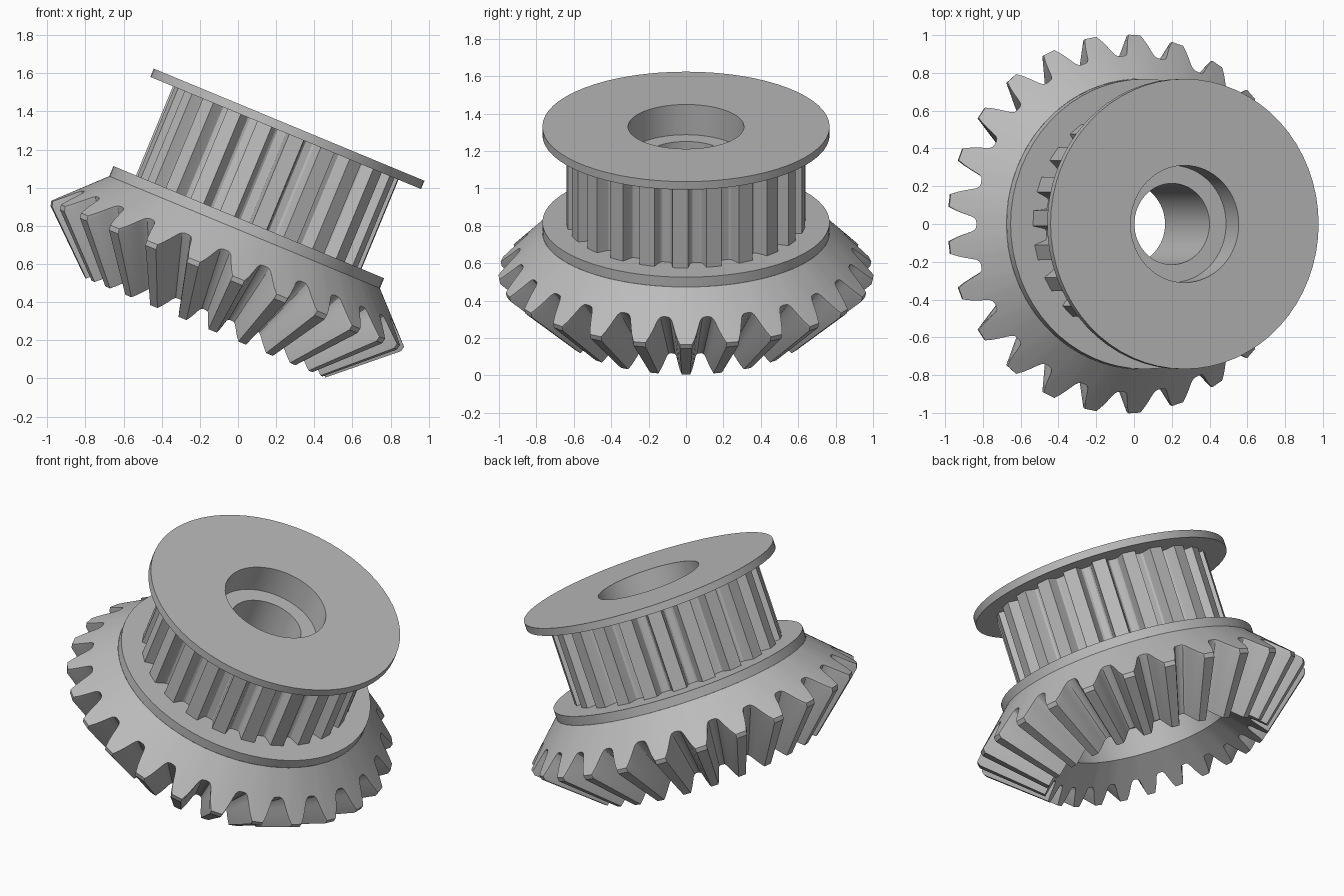
import bpy, math
from math import radians, cos, sin, pi

if "Cube" in bpy.data.objects:
    bpy.data.objects.remove(bpy.data.objects["Cube"], do_unlink=True)

GREY = 0.5
steel = bpy.data.materials.new("steel_grey")
steel.use_nodes = True
steel.diffuse_color = (GREY, GREY, GREY, 1)
steel.node_tree.nodes["Principled BSDF"].inputs["Base Color"].default_value = (GREY, GREY, GREY, 1)

TILT = radians(22.5)
TOP_CENTRE = (0.268, 0, 1.33)   # local z = 0 is the top face of the upper flange


def lathe(name, stations):
    """Skin a ring of (angle, profile) stations; each profile is a list of (radius, height)."""
    verts = [(r * cos(a), r * sin(a), h) for a, prof in stations for r, h in prof]
    n, m = len(stations), len(stations[0][1])
    faces = []
    for i in range(n):
        k = (i + 1) % n
        for j in range(m - 1):
            faces.append((i * m + j, k * m + j, k * m + j + 1, i * m + j + 1))
    mesh = bpy.data.meshes.new(name)
    mesh.from_pydata(verts, [], faces)
    mesh.materials.append(steel)
    obj = bpy.data.objects.new(name, mesh)
    bpy.context.collection.objects.link(obj)
    obj.location = TOP_CENTRE
    obj.rotation_euler = (0, TILT, 0)
    bpy.ops.object.select_all(action='DESELECT')
    obj.select_set(True)
    bpy.context.view_layer.objects.active = obj
    bpy.ops.object.shade_smooth_by_angle(angle=radians(30))
    return obj


def round_part(name, profile, segments=64):
    return lathe(name, [(2 * pi * i / segments, profile) for i in range(segments)])


def lerp(p, q, f):
    return tuple(u + (v - u) * f for u, v in zip(p, q))


def toothed(count, half_tooth, offset=0):
    """Yield (angle, height fraction) around a gear from one half tooth, crest first."""
    whole = [(-a, f) for a, f in reversed(half_tooth)] + half_tooth
    for i in range(count):
        for a, f in whole:
            yield 2 * pi * i / count + radians(a + offset), f


FLANGE, BORE, COUNTERBORE, CAVITY = 0.768, 0.215, 0.31, 0.49
PULLEY_TOP, PULLEY_LOW, GEAR_TOP, FLOOR = -0.047, -0.553, -0.61, -0.79

# Upper flange with stepped bore running down to the cavity floor
round_part("upper_flange_and_bore", [
    (0.54, PULLEY_TOP), (FLANGE, PULLEY_TOP), (FLANGE, 0), (COUNTERBORE, 0),
    (COUNTERBORE, -0.175), (BORE, -0.175), (BORE, FLOOR)])

# Lower flange
round_part("lower_flange", [(FLANGE, GEAR_TOP), (FLANGE, PULLEY_LOW), (0.54, PULLEY_LOW)])

# Belt pulley: straight teeth with sloped flanks and rounded groove corners
belt_tooth = [(3.7, 1), (4.7, 0.35), (5.3, 0.1), (6.3, 0)]
belt = []
for a, f in toothed(22, belt_tooth, offset=-2.7):
    r = 0.565 + 0.075 * f
    belt.append((a, [(r, PULLEY_LOW), (r, PULLEY_TOP)]))
lathe("belt_pulley", belt)

# Bevel gear: tooth flanks taper towards the cone apex, hollow underneath
bevel_tooth = [(1.9, 1), (2.9, 0.75), (3.7, 0.5), (4.35, 0.28), (4.9, 0.12), (5.6, 0.03), (6.5, 0)]
bevel = []
for a, f in toothed(25, bevel_tooth):
    inner = lerp((0.60, -1.065), (0.683, -1.152), f)
    outer = lerp((0.885, -0.742), (0.997, -0.872), f)
    rim = lerp((0.89, -0.734), (1.003, -0.845), f)
    bevel.append((a, [(BORE, FLOOR), (CAVITY, FLOOR), (CAVITY, -0.955),
                      inner, outer, rim, (FLANGE, GEAR_TOP)]))
lathe("bevel_gear", bevel)
